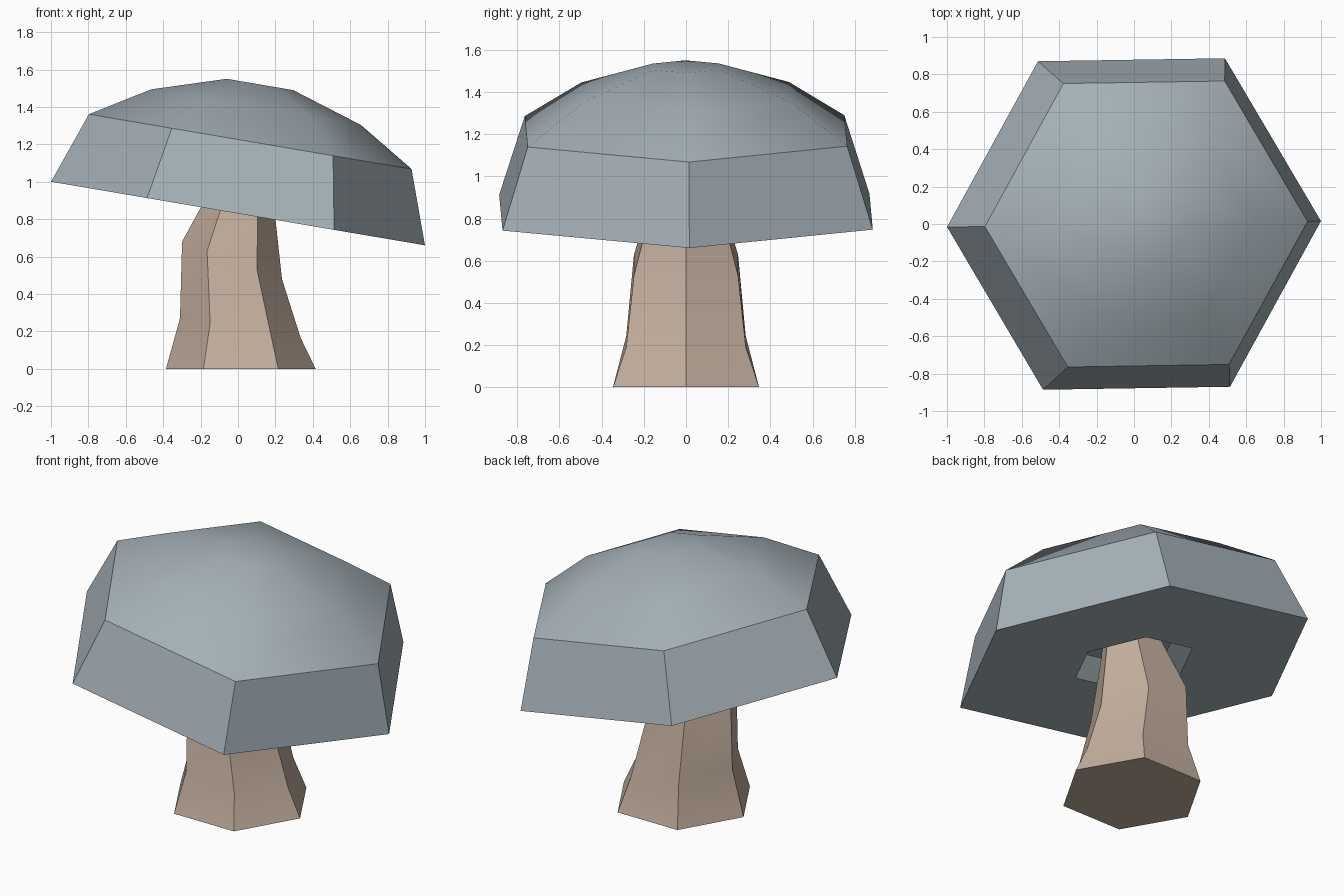
import bpy
import bmesh
from math import atan, cos, radians, sin
from mathutils import Matrix, Vector

SIDES = 6

cube = bpy.data.objects.get("Cube")
if cube:
    bpy.data.objects.remove(cube, do_unlink=True)


def material(name, colour):
    mat = bpy.data.materials.new(name)
    mat.use_nodes = True
    mat.diffuse_color = (*colour, 1)
    bsdf = next(n for n in mat.node_tree.nodes if n.type == "BSDF_PRINCIPLED")
    bsdf.inputs["Base Color"].default_value = (*colour, 1)
    return mat


def ring(bm, centre, radius, slope, turn=0.0):
    """Hexagonal ring, tilted sideways so that z falls by slope per unit x."""
    tilt = Matrix.Rotation(atan(slope), 3, "Y")
    verts = []
    for i in range(SIDES):
        a = radians(turn + 360 * i / SIDES)
        offset = tilt @ Vector((radius * cos(a), radius * sin(a), 0))
        verts.append(bm.verts.new(Vector(centre) + offset))
    return verts


def loft(name, rings, mat, smooth_angle):
    """Skin a closed solid through a list of ring settings."""
    bm = bmesh.new()
    loops = [ring(bm, *r) for r in rings]
    for low, high in zip(loops, loops[1:]):
        for i in range(SIDES):
            j = (i + 1) % SIDES
            bm.faces.new((low[i], low[j], high[j], high[i]))
    bm.faces.new(loops[0][::-1])
    bm.faces.new(loops[-1])
    bmesh.ops.recalc_face_normals(bm, faces=bm.faces)
    mesh = bpy.data.meshes.new(name)
    bm.to_mesh(mesh)
    bm.free()
    mesh.materials.append(mat)
    obj = bpy.data.objects.new(name, mesh)
    bpy.context.collection.objects.link(obj)
    bpy.ops.object.select_all(action="DESELECT")
    obj.select_set(True)
    bpy.context.view_layer.objects.active = obj
    bpy.ops.object.shade_smooth_by_angle(angle=radians(smooth_angle))
    return obj


cap_grey = material("blue grey cap", (0.376, 0.440, 0.479))
stem_tan = material("tan stem", (0.552, 0.429, 0.342))

# Cap: (height along the tilted axis, radius), from the recess over the rim to the top
cap_slope = 0.17
axis = Matrix.Rotation(atan(cap_slope), 3, "Y") @ Vector((0, 0, 1))
cap_profile = [(0.12, 0.26), (0, 0.34), (0, 1.014), (0.39, 0.875), (0.577, 0.568), (0.70, 0.18)]
loft("mushroom_cap",
     [(Vector((0, 0, 0.83)) + axis * h, r, cap_slope, 0.9) for h, r in cap_profile],
     cap_grey, 36)

# Stem: flared foot, slight bend, narrowing into the cap recess
loft("mushroom_stem", [
    ((0.015, 0, 0), 0.40, 0),
    ((0.0125, 0, 0.217), 0.327, 0.163),
    ((-0.032, 0, 0.58), 0.285, 0.374),
    ((0.02, 0, 0.915), 0.175, 0.2),
    ((0.025, 0, 1.0), 0.165, 0.17),
], stem_tan, 40)
